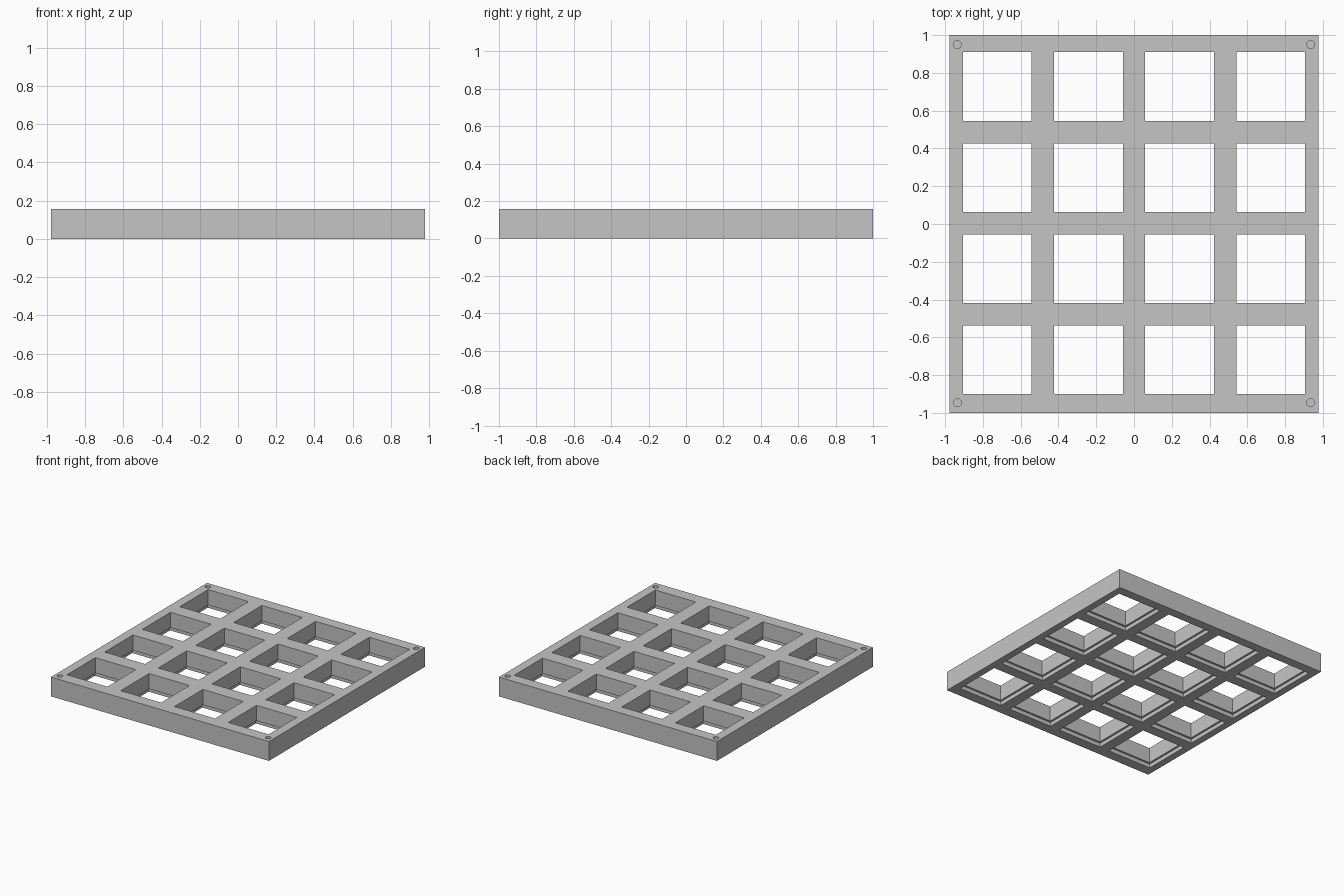
import bpy
import bmesh
from mathutils import Matrix, Vector

cube = bpy.data.objects.get("Cube")
if cube:
    bpy.data.objects.remove(cube, do_unlink=True)

WIDTH, DEPTH, HEIGHT = 1.956, 2.0, 0.157
PITCH, OPENING, RECESS = 0.482, 0.363, 0.395
RECESS_DEPTH = 0.032
ROW_SHIFT = 0.005

grey = bpy.data.materials.new("plain grey")
grey.use_nodes = True
colour = (0.56, 0.56, 0.56, 1)
grey.diffuse_color = colour
grey.node_tree.nodes["Principled BSDF"].inputs["Base Color"].default_value = colour


def make_object(name, bm):
    mesh = bpy.data.meshes.new(name)
    bm.to_mesh(mesh)
    bm.free()
    mesh.materials.append(grey)
    obj = bpy.data.objects.new(name, mesh)
    bpy.context.collection.objects.link(obj)
    return obj


def add_box(bm, x, y, size_x, size_y, low, high):
    place = Matrix.Translation((x, y, (low + high) / 2))
    scale = Matrix.Diagonal(Vector((size_x, size_y, high - low, 1)))
    bmesh.ops.create_cube(bm, size=1, matrix=place @ scale)


def cutter(name, bm, target):
    obj = make_object(name, bm)
    obj.hide_render = True
    mod = target.modifiers.new(name, "BOOLEAN")
    mod.operation = "DIFFERENCE"
    mod.solver = "EXACT"
    mod.object = obj
    return obj


# Solid plate
bm = bmesh.new()
add_box(bm, 0, 0, WIDTH, DEPTH, 0, HEIGHT)
plate = make_object("grid_plate", bm)

# Square through openings, each with a wider recess underneath
centres = [(i - 1.5) * PITCH for i in range(4)]
openings, recesses = bmesh.new(), bmesh.new()
for x in centres:
    for y in centres:
        add_box(openings, x, y + ROW_SHIFT, OPENING, OPENING, -0.1, HEIGHT + 0.1)
        add_box(recesses, x, y + ROW_SHIFT, RECESS, RECESS, -0.1, RECESS_DEPTH)

# Blind screw holes in the corners
screws = bmesh.new()
for x in (-0.935, 0.935):
    for y in (-0.946, 0.95):
        bmesh.ops.create_cone(screws, cap_ends=True, segments=24,
                              radius1=0.021, radius2=0.021, depth=0.2,
                              matrix=Matrix.Translation((x, y, HEIGHT)))

cutters = [cutter("opening_cutter", openings, plate),
           cutter("recess_cutter", recesses, plate),
           cutter("screw_cutter", screws, plate)]

# Bake the cuts and drop the helpers
graph = bpy.context.evaluated_depsgraph_get()
plate_mesh = bpy.data.meshes.new_from_object(plate.evaluated_get(graph))
plate.modifiers.clear()
plate.data = plate_mesh
for obj in cutters:
    bpy.data.objects.remove(obj, do_unlink=True)
plate_mesh.materials.clear()
plate_mesh.materials.append(grey)
for face in plate_mesh.polygons:
    face.material_index = 0
    face.use_smooth = False
